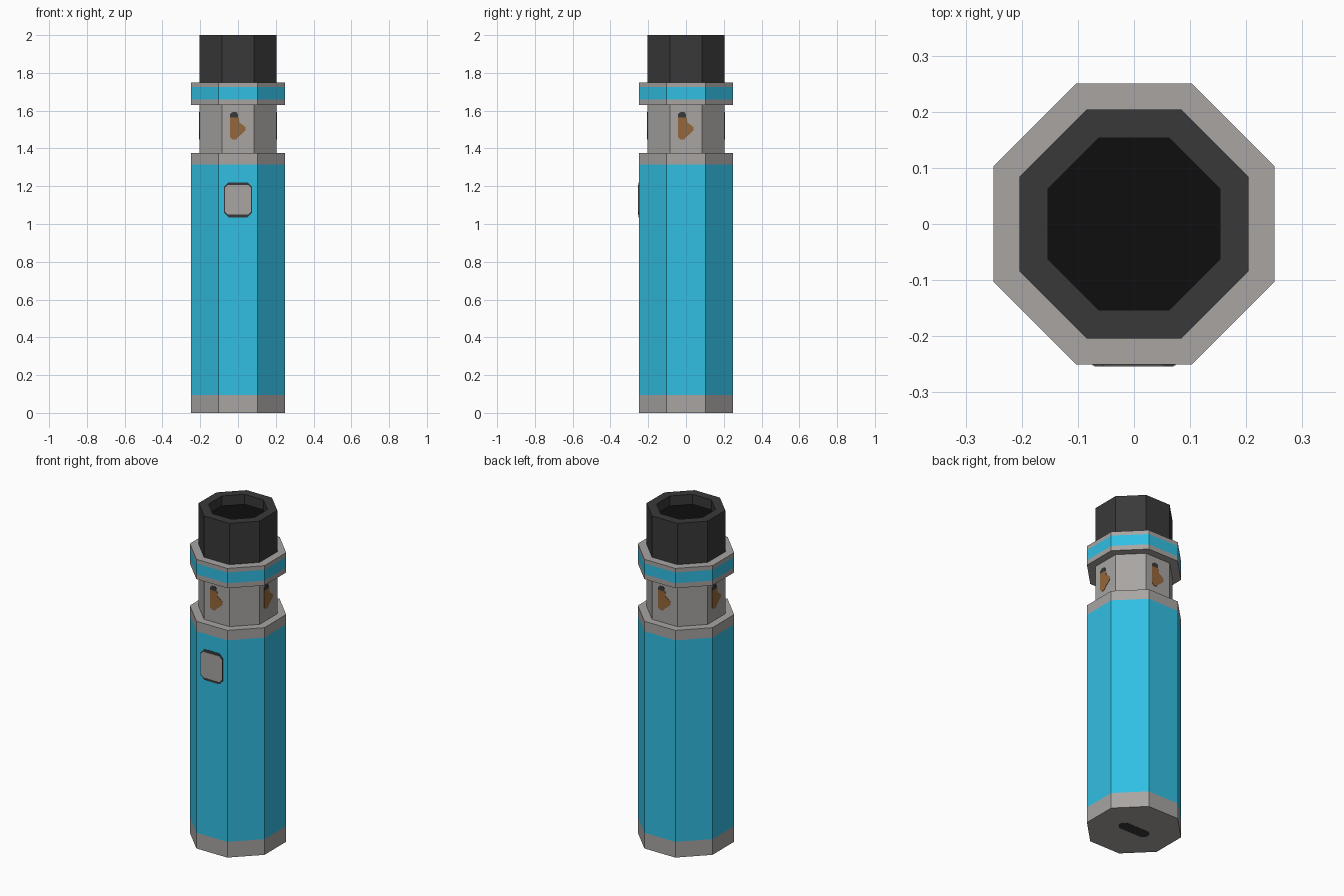
import bpy
import bmesh
from math import radians, cos, sin, pi
from mathutils import Matrix

cube = bpy.data.objects.get("Cube")
if cube:
    bpy.data.objects.remove(cube)


def material(name, rgb):
    """Flat material from sRGB bytes, stored as linear values."""
    lin = [((c / 255 + 0.055) / 1.055) ** 2.4 for c in rgb]
    mat = bpy.data.materials.new(name)
    mat.use_nodes = True
    mat.diffuse_color = (*lin, 1)
    mat.node_tree.nodes["Principled BSDF"].inputs["Base Color"].default_value = (*lin, 1)
    return mat


BLUE = material("bright_blue", (49, 191, 227))
GREY = material("warm_grey", (168, 165, 162))
CHARCOAL = material("charcoal", (57, 57, 57))
BLACK = material("near_black", (14, 14, 14))
BROWN = material("leaf_brown", (149, 103, 60))


def finish(name, bm, mats):
    bmesh.ops.recalc_face_normals(bm, faces=bm.faces[:])
    mesh = bpy.data.meshes.new(name)
    bm.to_mesh(mesh)
    bm.free()
    for m in mats:
        mesh.materials.append(m)
    obj = bpy.data.objects.new(name, mesh)
    bpy.context.collection.objects.link(obj)
    return obj


def octagon_tube(name, profile, bands, start_cap=None, end_cap=None):
    """Stack octagon rings (flat-to-centre radius, z); one material per band."""
    bm = bmesh.new()
    mats = list(dict.fromkeys(m for m in bands + [start_cap, end_cap] if m))
    rings = []
    for flat, z in profile:
        r = flat / cos(pi / 8)
        rings.append([bm.verts.new((r * cos(pi / 8 + i * pi / 4),
                                    r * sin(pi / 8 + i * pi / 4), z)) for i in range(8)])
    for low, high, mat in zip(rings, rings[1:], bands):
        for i in range(8):
            j = (i + 1) % 8
            bm.faces.new((low[i], low[j], high[j], high[i])).material_index = mats.index(mat)
    for ring, mat in ((rings[0], start_cap), (rings[-1], end_cap)):
        if mat:
            bm.faces.new(ring).material_index = mats.index(mat)
    return finish(name, bm, mats)


def plate(name, outline, mat, placement, thick):
    """Thin plate from an outline in x and y, raised along z, then placed."""
    bm = bmesh.new()
    face = bm.faces.new([bm.verts.new((u, v, 0)) for u, v in outline])
    top = bmesh.ops.extrude_face_region(bm, geom=[face])["geom"]
    bmesh.ops.translate(bm, vec=(0, 0, thick),
                        verts=[g for g in top if isinstance(g, bmesh.types.BMVert)])
    bm.transform(placement)
    return finish(name, bm, [mat])


def on_side(angle, flat, z):
    """Placement on an upright face; angle 0 is the front."""
    return (Matrix.Rotation(radians(angle), 4, 'Z')
            @ Matrix.Translation((0, -flat, z)) @ Matrix.Rotation(pi / 2, 4, 'X'))


def chamfered(w, h, c):
    return [(w, h - c), (w - c, h), (c - w, h), (-w, h - c),
            (-w, c - h), (c - w, -h), (w - c, -h), (w, c - h)]


# Main stacked parts
BODY, NECK, BORE = 0.25, 0.204, 0.153
octagon_tube("body", [(BODY, 0), (BODY, 0.095), (BODY, 1.315), (BODY, 1.375), (NECK, 1.375)],
             [GREY, BLUE, GREY, GREY], start_cap=GREY)
octagon_tube("neck", [(NECK, 1.375), (NECK, 1.63)], [GREY])
octagon_tube("collar", [(NECK, 1.63), (BODY, 1.63), (BODY, 1.66), (BODY, 1.725),
                        (BODY, 1.75), (NECK, 1.75)],
             [GREY, GREY, BLUE, GREY, GREY])
octagon_tube("mouthpiece", [(NECK, 1.75), (NECK, 2), (BORE, 2), (BORE, 1.94)],
             [CHARCOAL, CHARCOAL, CHARCOAL], end_cap=BLACK)

# Front button with dark rim
plate("button_rim", chamfered(0.074, 0.093, 0.025), CHARCOAL, on_side(0, BODY, 1.128), 0.002)
plate("button", chamfered(0.07, 0.078, 0.016), GREY, on_side(0, BODY, 1.128), 0.004)

# Leaf mark on each of the four main neck faces
leaf = [(-.043, .065), (.004, .065), (.008, .035), (.022, .027), (.04, .012), (.04, -.004),
        (.022, -.022), (.006, -.034), (-.01, -.053), (-.03, -.053), (-.043, -.04)]
stem = [(-.043, .065), (0, .065), (0, .08), (-.008, .092), (-.03, .092), (-.043, .08)]
for side, angle in (("front", 0), ("left", 90), ("back", 180), ("right", 270)):
    plate("leaf_" + side, leaf, BROWN, on_side(angle, NECK, 1.5), 0.002)
    plate("leaf_stem_" + side, stem, CHARCOAL, on_side(angle, NECK, 1.5), 0.002)

# Slot mark under the base
plate("base_slot", chamfered(0.1, 0.035, 0.022), CHARCOAL, Matrix.Translation((0, 0, -0.001)), 0.002)
